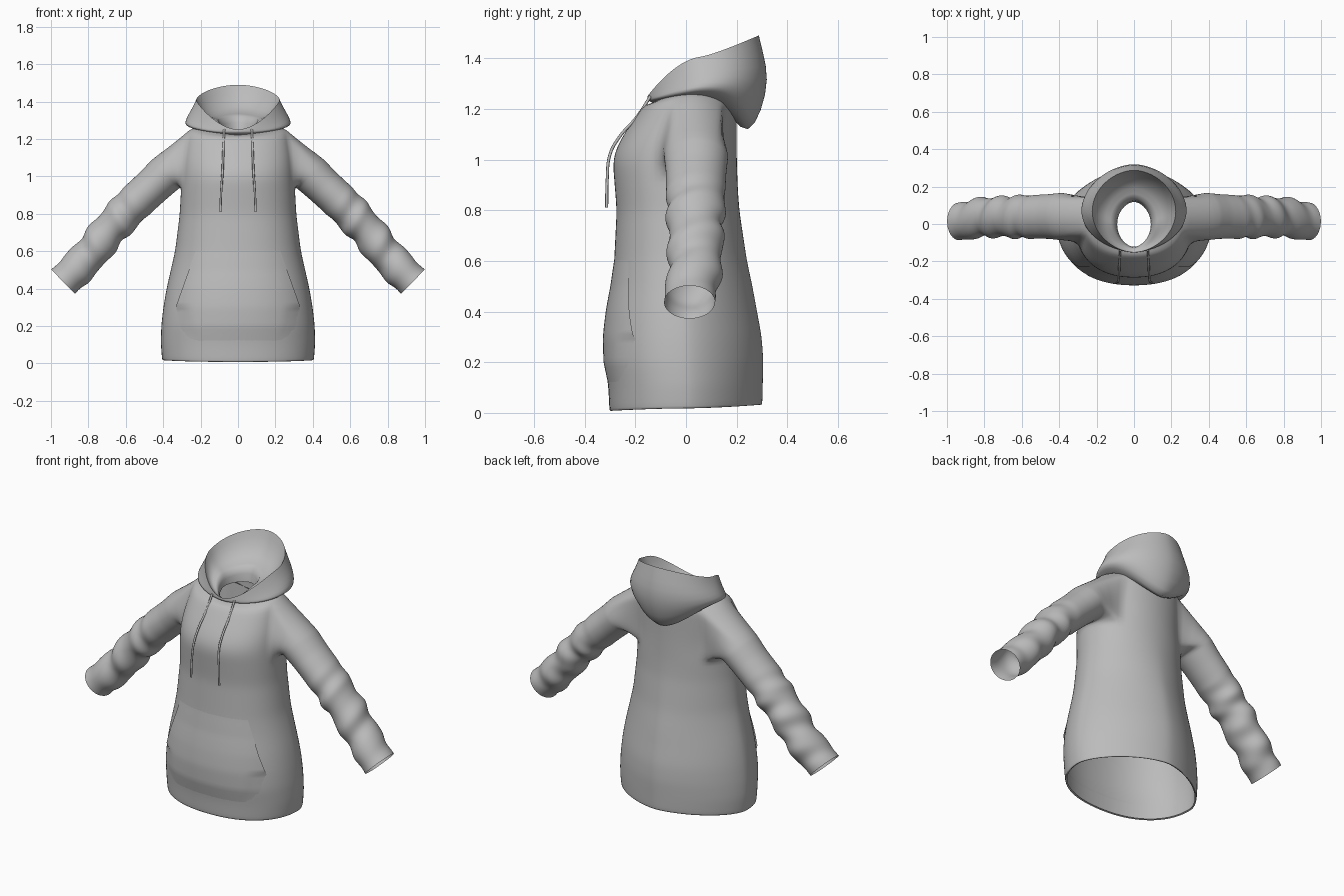
import bpy, bmesh, math
from mathutils import Vector

if "Cube" in bpy.data.objects:
    bpy.data.objects.remove(bpy.data.objects["Cube"])

N = 48       # columns around body and hood
P = 0.9      # squareness of the torso front

cloth = bpy.data.materials.new("grey_cloth")
cloth.diffuse_color = (0.5, 0.5, 0.5, 1)
cloth.use_nodes = True
cloth.node_tree.nodes["Principled BSDF"].inputs["Base Color"].default_value = cloth.diffuse_color


def sample(table, t):
    """Linear lookup in rows of (key, values...)."""
    for a, b in zip(table, table[1:]):
        if t <= b[0]:
            break
    k = min(1, max(0, (t - a[0]) / (b[0] - a[0])))
    return [p + (q - p) * k for p, q in zip(a[1:], b[1:])]


def spow(v, p):
    return math.copysign(abs(v) ** p, v)


def ring(bm, hw, yf, yb, zf, zs, zb, ef=1.5, eb=2, px=(1, 1), py=(1, 1)):
    """Closed ring with its own front, side and back heights.
    ef, eb shape the height curve; px, py are (front, back) squareness."""
    out = []
    for i in range(N):
        a = 2 * math.pi * i / N
        c, b = -math.cos(a), int(math.cos(a) < 0)
        z = zs + ((zb - zs) * abs(c) ** eb if b else (zf - zs) * abs(c) ** ef)
        out.append(bm.verts.new((hw * spow(math.sin(a), px[b]),
                                 (yf + yb) / 2 + (yb - yf) / 2 * spow(c, py[b]), z)))
    return out


def bridge(bm, r0, r1, skip=()):
    n = len(r0)
    for i in range(n):
        if i not in skip:
            j = (i + 1) % n
            bm.faces.new((r0[i], r0[j], r1[j], r1[i]))


def finish(bm, name, levels=1, recalc=True):
    if recalc:
        bmesh.ops.recalc_face_normals(bm, faces=bm.faces)
    for f in bm.faces:
        f.smooth = True
    me = bpy.data.meshes.new(name)
    bm.to_mesh(me)
    bm.free()
    me.materials.append(cloth)
    ob = bpy.data.objects.new(name, me)
    bpy.context.collection.objects.link(ob)
    if levels:
        mod = ob.modifiers.new("smooth", 'SUBSURF')
        mod.levels = mod.render_levels = levels
    return ob


# Torso profile: height, half width, front y, back y
TORSO = [(0.01, .407, -.303, .302), (.10, .414, -.307, .304), (.20, .411, -.320, .306),
         (.30, .400, -.317, .299), (.40, .383, -.305, .281), (.50, .360, -.291, .263),
         (.60, .337, -.284, .241), (.80, .312, -.274, .211), (.90, .307, -.282, .204),
         (1.0, .300, -.290, .201), (1.05, .297, -.274, .200), (1.1, .292, -.245, .200),
         (1.21, .272, -.174, .200)]

# Sleeve path: t, x, y, z, radius
SLEEVE = [(0, .378, .040, 1.022, .107), (.12, .457, .040, .947, .101), (.33, .560, .038, .853, .100),
          (.58, .685, .038, .717, .095), (.80, .805, .036, .565, .094), (1, .935, .014, .437, .092)]


def body_and_sleeves():
    bm = bmesh.new()

    def torso_ring(z, inset=0.0):
        hw, yf, yb = sample(TORSO, z)
        tilt = .025 * max(0, 1 - z / .4)
        lift = .028 * max(0, (z - 1.0) / .2)
        back = 1.22 - .22 * min(1, max(0, (z - .5) / .4))
        return ring(bm, hw - inset, yf + inset, yb - inset, z, z + tilt * .4 + lift, z + tilt,
                    px=(P, back), py=(P, back))

    # turned-in hem, then the torso rows
    rings = [torso_ring(.012, .012), torso_ring(.006, .003), torso_ring(.012)]
    for i in range(1, 27):
        rings.append(torso_ring(.010 + .0461 * i))
    # shoulders and neck
    rings.append(ring(bm, .250, -.158, .192, 1.215, 1.257, 1.225))
    rings.append(ring(bm, .190, -.142, .172, 1.220, 1.270, 1.250))
    rings.append(ring(bm, .110, -.125, .140, 1.222, 1.285, 1.275))
    lo, hi, row0, row1 = 10, 18, 22, 28      # armhole block
    holes = set(range(lo, hi)) | set(range(N - hi, N - lo))
    for k in range(len(rings) - 1):
        bridge(bm, rings[k], rings[k + 1], holes if row0 <= k < row1 else ())

    for s in (1, -1):
        # armhole edge in order around the sleeve axis
        def col(i):
            return i if s > 0 else (N - i) % N
        edge = [rings[row0][col(i)] for i in range(lo, hi)]
        edge += [rings[k][col(hi)] for k in range(row0, row1)]
        edge += [rings[row1][col(i)] for i in range(hi, lo, -1)]
        edge += [rings[k][col(lo)] for k in range(row1, row0, -1)]
        n = len(edge)
        v0 = edge[0].co
        a0 = math.atan2(v0.y - .03, v0.z - 1.07)
        turn = 1 if math.sin(math.atan2(edge[3].co.y - .03, edge[3].co.z - 1.07) - a0) > 0 else -1
        prev, steps = edge, 34
        for k in range(steps + 1):
            t = k / steps
            x, y, z, r = sample(SLEEVE, t)
            p = Vector(sample(SLEEVE, max(0, t - .08))[:3])
            q = Vector(sample(SLEEVE, min(1, t + .08))[:3])
            d = (q - p).normalized()
            up = Vector((-d.z, 0, d.x)).normalized()
            amp = .08 * min(1, max(0, (t - .25) / .2)) * min(1, (1 - t) / .08)
            cur = []
            for i in range(n):
                a = a0 + turn * 2 * math.pi * i / n
                # soft slanted folds down the forearm
                w = 1 + amp * math.sin(2 * math.pi * 5 * t + 1.3 * math.sin(a + .6) - .4)
                w += amp * .35 * math.sin(2 * math.pi * 8 * t + 2 * a)
                wide = 1.20 - .10 * t
                co = Vector((x, y, z)) + up * (r * w * math.cos(a))
                co.y += r * w * wide * math.sin(a)
                co.x *= s
                cur.append(bm.verts.new(co))
            bridge(bm, prev, cur)
            prev = cur
    finish(bm, "body_and_sleeves")


def hood():
    bm = bmesh.new()
    # half width, front y, back y, front z, side z, back z, height curves
    rows = [(.090, -.122, .118, 1.20, 1.24, 1.24, 1.5, 2),      # inside of the neck
            (.100, -.128, .130, 1.235, 1.315, 1.34, 1.5, 2),
            (.150, -.135, .190, 1.24, 1.31, 1.33, 1.5, 2),      # bowl
            (.200, -.145, .260, 1.246, 1.355, 1.41, 1.7, 1.3),
            (.224, -.152, .288, 1.250, 1.407, 1.49, 1.8, 1.15),  # rim
            (.242, -.153, .305, 1.243, 1.370, 1.42, 1.7, 1.3),
            (.270, -.153, .328, 1.238, 1.325, 1.32, 1.5, 2),    # drape
            (.286, -.150, .300, 1.234, 1.287, 1.19, 1.5, 2.6),
            (.277, -.146, .245, 1.230, 1.266, 1.09, 1.5, 3),    # lower fold
            (.200, -.125, .185, 1.22, 1.245, 1.16, 1.5, 2)]
    rings = [ring(bm, *r, px=(1.12, 1.12)) for r in rows]
    for a, b in zip(rings, rings[1:]):
        bridge(bm, a, b)
    # crisp rim
    crease = bm.edges.layers.float.new("crease_edge")
    rim = set(rings[4])
    for e in bm.edges:
        if e.verts[0] in rim and e.verts[1] in rim:
            e[crease] = 1
            e.smooth = False
    finish(bm, "hood")


def front_y(x, z):
    hw, yf, yb = sample(TORSO, z)
    k = max(0, 1 - abs(x / hw) ** (2 / P)) ** (P / 2)
    return (yf + yb) / 2 - (yb - yf) / 2 * k


def pocket():
    # panel over the belly, standing off the torso at its slanted side openings
    bm = bmesh.new()
    cols, rws = 32, 28
    grid = []
    for j in range(rws + 1):
        v = j / rws
        z = .11 + .51 * v
        w = .33 - .10 * (z - .31) / .28 if z > .31 else .33 - .07 * ((.31 - z) / .20) ** 2
        off = .014 * math.sin(math.pi * v) - .002
        row = []
        for i in range(cols + 1):
            x = w * (2 * i / cols - 1)
            o = off
            if z < .31:            # sewn down below the opening
                o = -.002 + (off + .002) * min(1, min(i, cols - i) / 4)
            row.append(bm.verts.new((x, front_y(x, z) - o, z)))
        grid.append(row)
    for r0, r1 in zip(grid, grid[1:]):
        for i in range(cols):
            bm.faces.new((r0[i], r0[i + 1], r1[i + 1], r1[i]))
    finish(bm, "front_pocket", 0, False)


def cord(name, s):
    cu = bpy.data.curves.new(name, 'CURVE')
    cu.dimensions = '3D'
    cu.bevel_depth = .006
    cu.bevel_resolution = 2
    cu.resolution_u = 6
    cu.use_fill_caps = True
    pts = [(.074, -.140, 1.25), (.077, -.192, 1.17), (.080, -.262, 1.09), (.083, -.300, 1.02),
           (.090, -.311, .92), (.094, -.313, .81)]
    sp = cu.splines.new('BEZIER')
    sp.bezier_points.add(len(pts) - 1)
    for b, (x, y, z) in zip(sp.bezier_points, pts):
        b.co = (s * x, y, z)
        b.handle_left_type = b.handle_right_type = 'AUTO'
    cu.materials.append(cloth)
    bpy.context.collection.objects.link(bpy.data.objects.new(name, cu))


body_and_sleeves()
hood()
pocket()
cord("drawstring_left", 1)
cord("drawstring_right", -1)
